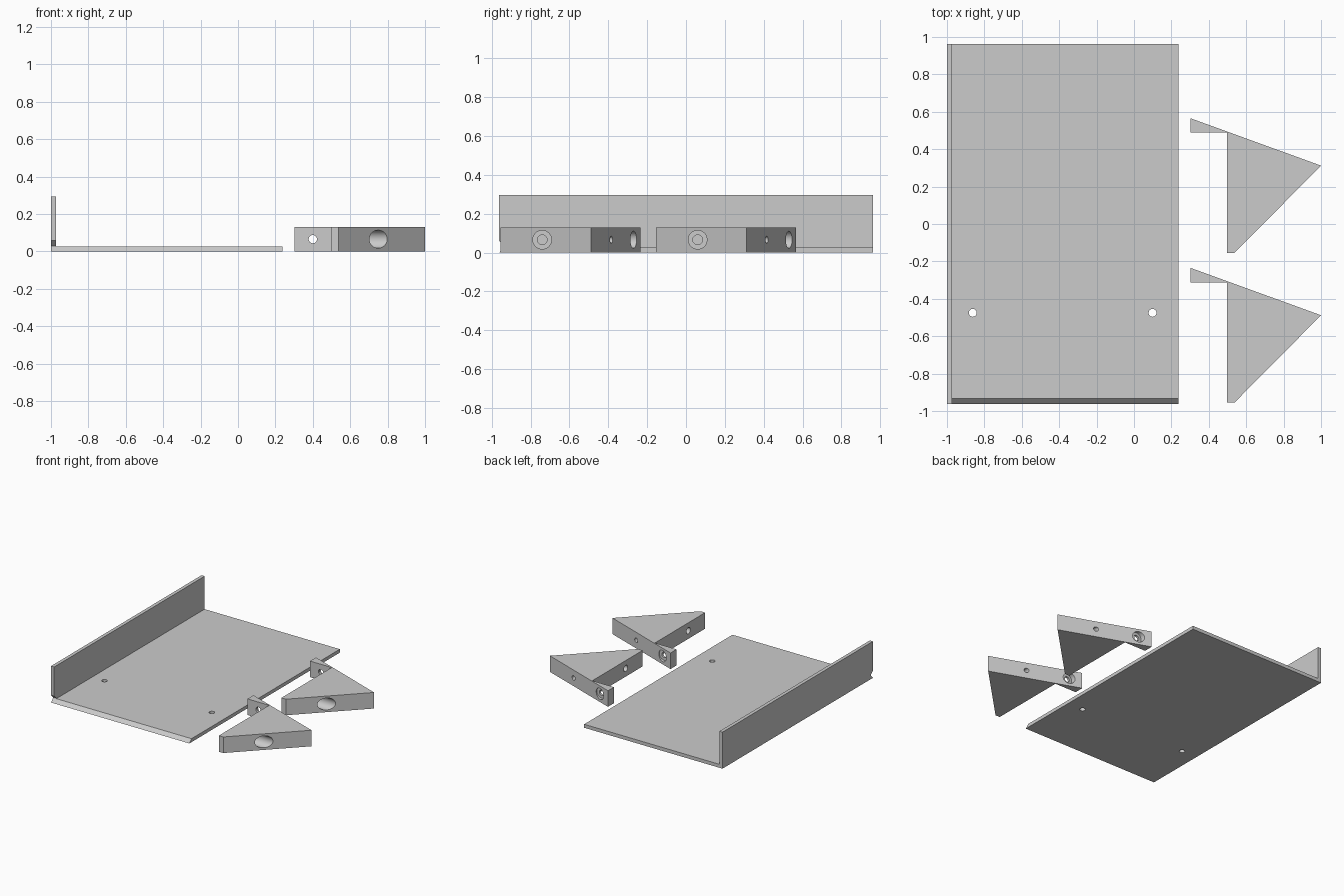
import bpy, bmesh, math
from mathutils import Matrix, Vector

cube = bpy.data.objects.get("Cube")
if cube:
    bpy.data.objects.remove(cube, do_unlink=True)

grey = bpy.data.materials.new("light_grey")
grey.use_nodes = True
grey.diffuse_color = (0.6, 0.6, 0.6, 1)
grey.node_tree.nodes["Principled BSDF"].inputs["Base Color"].default_value = (0.6, 0.6, 0.6, 1)


def prism(name, points, direction):
    """Extrude a closed outline along a direction."""
    bm = bmesh.new()
    face = bm.faces.new([bm.verts.new(p) for p in points])
    moved = bmesh.ops.extrude_face_region(bm, geom=[face])["geom"]
    verts = [g for g in moved if isinstance(g, bmesh.types.BMVert)]
    bmesh.ops.translate(bm, vec=Vector(direction), verts=verts)
    bmesh.ops.recalc_face_normals(bm, faces=bm.faces)
    mesh = bpy.data.meshes.new(name)
    bm.to_mesh(mesh)
    bm.free()
    mesh.materials.append(grey)
    obj = bpy.data.objects.new(name, mesh)
    bpy.context.collection.objects.link(obj)
    return obj


def drill(start, end, radius):
    """Cylinder cutter between two points."""
    a, b = Vector(start), Vector(end)
    turn = (b - a).to_track_quat("Z", "Y").to_matrix().to_4x4()
    bm = bmesh.new()
    bmesh.ops.create_cone(bm, cap_ends=True, segments=40, radius1=radius, radius2=radius,
                          depth=(b - a).length, matrix=Matrix.Translation((a + b) / 2) @ turn)
    mesh = bpy.data.meshes.new("drill")
    bm.to_mesh(mesh)
    bm.free()
    mesh.materials.append(grey)
    obj = bpy.data.objects.new("drill", mesh)
    bpy.context.collection.objects.link(obj)
    return obj


def cut(obj, cutters):
    """Subtract the cutters, apply, and remove them."""
    for c in cutters:
        c.hide_render = True
        mod = obj.modifiers.new("cut", "BOOLEAN")
        mod.operation, mod.solver, mod.object = "DIFFERENCE", "EXACT", c
    bpy.context.view_layer.update()
    done = bpy.data.meshes.new_from_object(obj.evaluated_get(bpy.context.evaluated_depsgraph_get()))
    obj.modifiers.clear()
    obj.data = done
    for c in cutters:
        bpy.data.objects.remove(c, do_unlink=True)
    bpy.ops.object.select_all(action="DESELECT")
    obj.select_set(True)
    bpy.context.view_layer.objects.active = obj
    bpy.ops.object.shade_smooth_by_angle(angle=math.radians(25))


# L-shaped tray: floor and side wall
T, L, WALL = 0.028, 0.962, 0.295
outline = [(-1, 0), (0.238, 0), (0.238, T), (-1 + T, T), (-1 + T, WALL), (-1, WALL)]
tray = prism("tray", [(x, -L, z) for x, z in outline], (0, 2 * L, 0))

# V groove along the front edge, and two screw holes in the floor
E = 0.006
groove = [(-L - E, -E), (-L + 0.03, 0.03), (-L - E, 0.066)]
groove_cutter = prism("groove", [(-1.1, y, z) for y, z in groove], (1.5, 0, 0))
cut(tray, [groove_cutter] + [drill((x, -0.475, -0.1), (x, -0.475, 0.1), 0.021)
                             for x in (-0.862, 0.099)])

# Two wedge brackets, each with a thin tab
H, MID = 0.13, 0.066
wedge = [(0.303, 0.565), (0.303, 0.488), (0.497, 0.488),
         (0.497, -0.155), (0.537, -0.155), (1.0, 0.312)]
for name, dy in (("back_bracket", 0), ("front_bracket", -0.8)):
    bracket = prism(name, [(x, y + dy, 0) for x, y in wedge], (0, 0, H))

    def hole(a, b, r):
        return drill((a[0], a[1] + dy, MID), (b[0], b[1] + dy, MID), r)

    cut(bracket, [
        hole((0.4, 0.4), (0.4, 0.7), 0.022),       # tab screw hole
        hole((0.4, 0.506), (0.4, 0.7), 0.044),     # tab counterbore
        hole((0.4, 0.06), (1.1, 0.06), 0.025),     # body screw hole
        hole((0.58, 0.06), (1.1, 0.06), 0.048),    # body counterbore
        hole((0.715, 0.3), (0.715, 0.6), 0.018),   # blind pin hole
    ])
